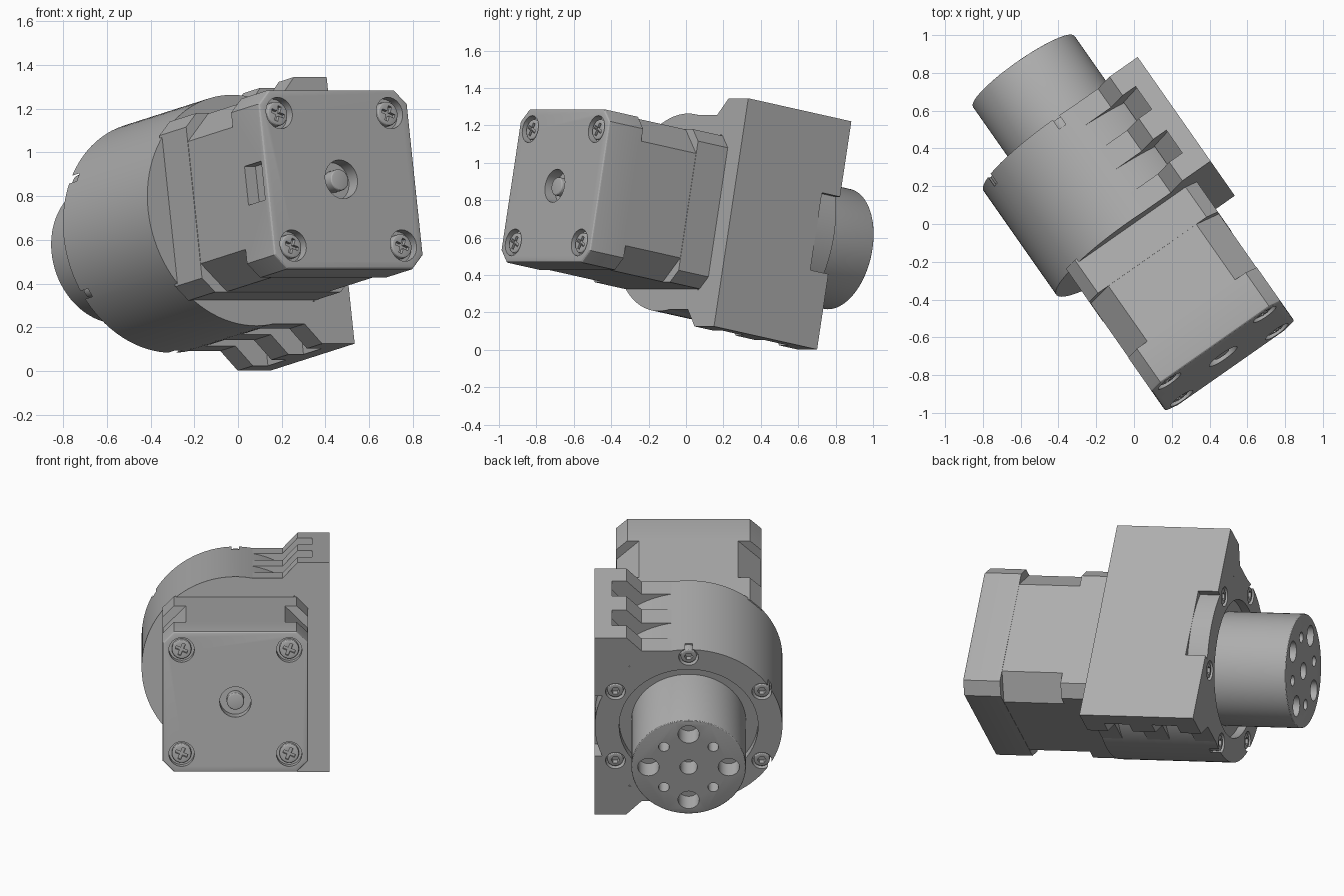
import bpy, bmesh, math
from mathutils import Matrix, Vector

if "Cube" in bpy.data.objects:
    bpy.data.objects.remove(bpy.data.objects["Cube"])

GREY = (0.42, 0.42, 0.42, 1)
mat = bpy.data.materials.new("machined grey")
mat.use_nodes = True
mat.diffuse_color = GREY
mat.node_tree.nodes["Principled BSDF"].inputs["Base Color"].default_value = GREY

# Local frame: x across, y along the shaft, z up; the assembly is then tilted
PLACE = (Matrix.Rotation(math.radians(35), 4, "Z")
         @ Matrix.Rotation(math.radians(-10.4), 4, "X")
         @ Matrix.Translation((-0.015, 0, 0.71)))
REAR, FRONT, TIP = -0.203, 0.481, 0.887
MOTOR_END, R = -0.99, 0.537
parts = []


def prism(bm, profile, y0, y1):
    """Extrude an x/z outline along the shaft direction."""
    base = bm.faces.new([bm.verts.new((x, y0, z)) for x, z in profile])
    out = bmesh.ops.extrude_face_region(bm, geom=[base])
    moved = [v for v in out["geom"] if isinstance(v, bmesh.types.BMVert)]
    bmesh.ops.translate(bm, verts=moved, vec=(0, y1 - y0, 0))
    bmesh.ops.recalc_face_normals(bm, faces=bm.faces)


def ring(r, n=32, x=0, z=0, turn=0):
    return [(x + r * math.cos(turn + i * math.tau / n),
             z + r * math.sin(turn + i * math.tau / n)) for i in range(n)]


def rect(x0, x1, z0, z1):
    return [(x0, z0), (x1, z0), (x1, z1), (x0, z1)]


def cut_square(h, c):
    """Square outline with chamfered corners."""
    k = h - c
    return [(h, -k), (h, k), (k, h), (-k, h), (-h, k), (-h, -k), (-k, -h), (k, -h)]


def part(name, solids, cuts=(), bevel_y=None, bevel=0.012):
    """Make an object from (profile, y0, y1) solids, minus each group of cuts."""
    def make(label, items):
        bm = bmesh.new()
        for item in items:
            prism(bm, *item)
        if bevel_y is not None and label == name:
            rim = [e for e in bm.edges
                   if all(abs(v.co.y - bevel_y) < 1e-4 for v in e.verts)]
            bmesh.ops.bevel(bm, geom=rim, offset=bevel, segments=3,
                            profile=0.5, affect="EDGES")
        mesh = bpy.data.meshes.new(label)
        bm.to_mesh(mesh)
        bm.free()
        obj = bpy.data.objects.new(label, mesh)
        bpy.context.collection.objects.link(obj)
        return obj

    obj = make(name, solids)
    obj.data.materials.append(mat)
    bpy.ops.object.select_all(action="DESELECT")
    bpy.context.view_layer.objects.active = obj
    obj.select_set(True)
    for group in cuts:
        cutter = make("cutter", group)
        cutter.hide_render = True
        mod = obj.modifiers.new("cut", "BOOLEAN")
        mod.operation, mod.solver, mod.object = "DIFFERENCE", "EXACT", cutter
        bpy.ops.object.modifier_apply(modifier=mod.name)
        bpy.data.objects.remove(cutter)
    bpy.ops.object.shade_smooth_by_angle(angle=math.radians(28))
    parts.append(obj)
    return obj


# Gearbox housing with six screw pockets and a recess round the output
spots = [(0.484 * math.sin(i * math.pi / 3), 0.484 * math.cos(i * math.pi / 3))
         for i in range(6)]
pockets = [(ring(0.057, 24, x, z), FRONT - 0.06, FRONT + 0.05) for x, z in spots]
recess = [(ring(0.398, 64), FRONT - 0.05, FRONT + 0.05)]
part("gearbox_housing", [(ring(R, 96), REAR, FRONT)], [pockets, recess])

# Mounting plate, notched at the middle of its front edge
half = [(0.538, 0.62), (0.44, 0.62), (0.44, 0.56), (0.34, 0.44)]
outline = half + [(x, -z) for x, z in reversed(half)]
notch = [(rect(0.2, 0.7, -0.21, 0.21), FRONT - 0.12, FRONT + 0.1)]
part("mounting_plate", [(outline, REAR, FRONT)], [notch, pockets, recess])

# Three ribs above and below, tangent to the housing and sloping up to the plate
rib = [(0.09, 0.528), (0.27, 0.528), (0.356, 0.62), (0.45, 0.62), (0.45, 0.42), (0.09, 0.43)]
for side, label in ((1, "upper"), (-1, "lower")):
    profile = [(x, side * z) for x, z in rib]
    part(label + "_ribs", [(profile, REAR, -0.08), (profile, 0.07, 0.207),
                           (profile, 0.358, FRONT)])

# Socket screws in the pockets
for i, (x, z) in enumerate(spots):
    part(f"socket_screw_{i + 1}",
         [(ring(0.046, 24, x, z), FRONT - 0.065, FRONT - 0.006)],
         [[(ring(0.025, 6, x, z), FRONT - 0.035, FRONT + 0.02)]],
         bevel_y=FRONT - 0.006, bevel=0.008)

# Output drum with its bolt circle
drum_holes = [(ring(0.05, 24), TIP - 0.12, TIP + 0.1)]
for i in range(4):
    a = i * math.pi / 2
    b = a + math.pi / 4
    drum_holes.append((ring(0.061, 24, 0.23 * math.cos(a), 0.23 * math.sin(a)),
                       TIP - 0.12, TIP + 0.1))
    drum_holes.append((ring(0.031, 20, 0.2 * math.cos(b), 0.2 * math.sin(b)),
                       TIP - 0.12, TIP + 0.1))
part("output_drum", [(ring(0.328, 80), FRONT - 0.1, TIP)], [drum_holes],
     bevel_y=TIP, bevel=0.006)

# Motor: front cap, core with wider chamfers, rear cap
part("motor_front_cap", [(cut_square(0.416, 0.065), -0.40, REAR + 0.02)])
part("motor_core", [(cut_square(0.414, 0.13), -0.775, -0.39)])
corners = [(sx * 0.308, sz * 0.308) for sx in (-1, 1) for sz in (-1, 1)]
bores = [(ring(0.073, 28, x, z), MOTOR_END - 0.1, MOTOR_END + 0.045) for x, z in corners]
bores.append((ring(0.09, 32), MOTOR_END - 0.1, MOTOR_END + 0.07))
socket = [(rect(-0.6, -0.355, -0.09, 0.09), MOTOR_END + 0.03, MOTOR_END + 0.165)]
part("motor_rear_cap", [(cut_square(0.416, 0.065), MOTOR_END, -0.765)],
     [bores, socket], bevel_y=MOTOR_END, bevel=0.014)
part("motor_shaft_end", [(ring(0.05, 28), MOTOR_END + 0.01, MOTOR_END + 0.1)],
     bevel_y=MOTOR_END + 0.01, bevel=0.01)

# Cross-head screws in the rear cap
for i, (x, z) in enumerate(corners):
    arms = [[(rect(x - w, x + w, z - h, z + h), MOTOR_END - 0.05, MOTOR_END + 0.03)]
            for w, h in ((0.036, 0.009), (0.009, 0.036))]
    top = MOTOR_END + 0.01
    screw = part(f"cross_screw_{i + 1}", [(ring(0.056, 28, x, z), top, MOTOR_END + 0.05)],
                 arms, bevel_y=top, bevel=0.01)
    pivot = Matrix.Translation((x, 0, z))
    screw.data.transform(pivot @ Matrix.Rotation(0.4, 4, "Y") @ pivot.inverted())

for obj in parts:
    obj.matrix_world = PLACE
